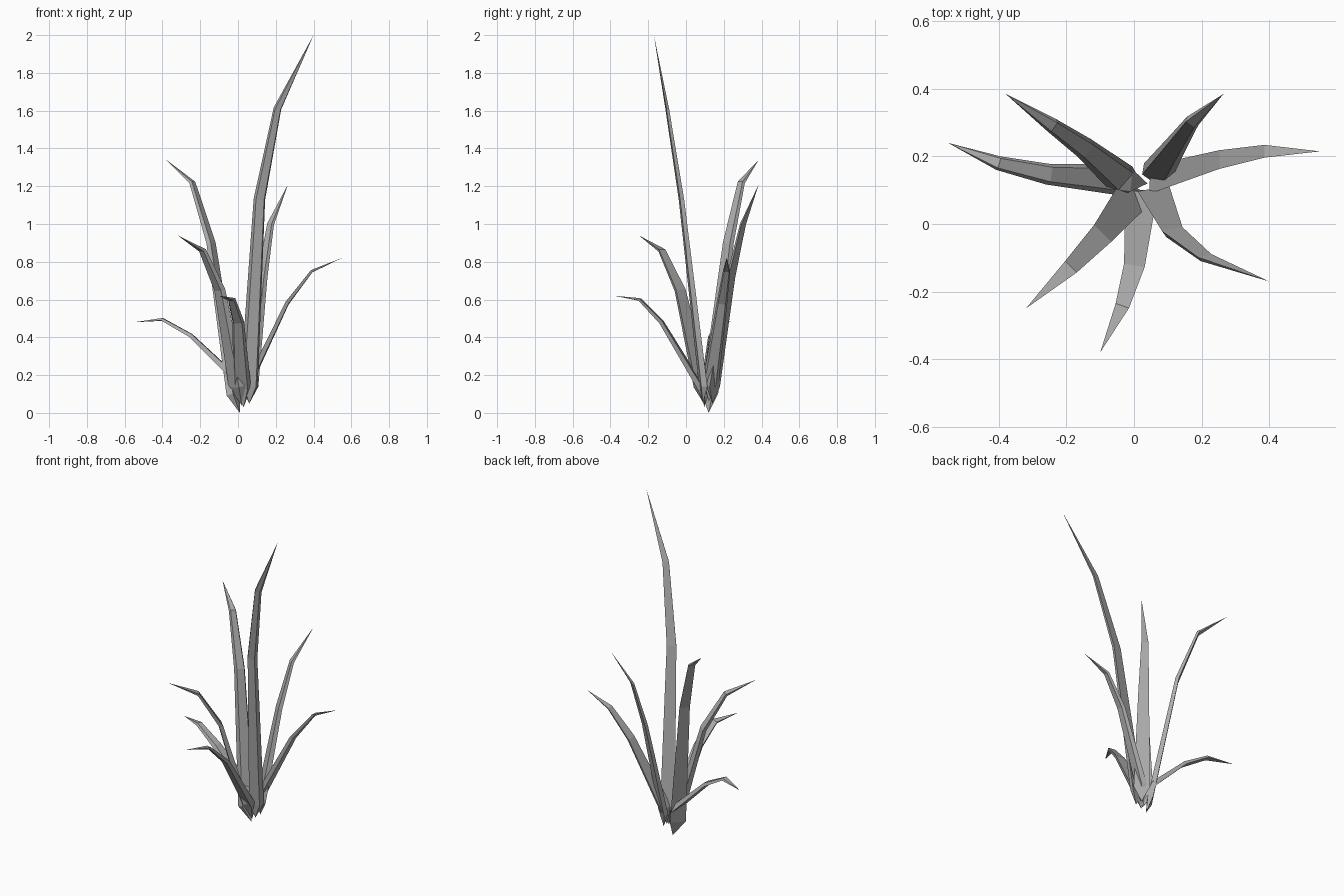
import bpy, bmesh
from math import radians, cos, sin
from mathutils import Vector

cube = bpy.data.objects.get("Cube")
if cube:
    bpy.data.objects.remove(cube)

grey = bpy.data.materials.new("leaf grey")
grey.use_nodes = True
colour = (0.42, 0.42, 0.42, 1)
grey.diffuse_color = colour
grey.node_tree.nodes["Principled BSDF"].inputs["Base Color"].default_value = colour

WIDTHS = (0.095, 0.062, 0.042)   # base, middle and upper bend
THICK = 0.32                     # thickness relative to width


def blade(name, angle, root, base, middle, upper, tip, scale=1.0):
    """Faceted blade: pointed root, three four-sided rings, pointed tip."""
    pts = [Vector(p) for p in (root, base, middle, upper, tip)]
    across = Vector((cos(radians(angle)), sin(radians(angle)), 0))
    bm = bmesh.new()
    rings = []
    for i, width in enumerate(WIDTHS, 1):
        along = ((pts[i + 1] - pts[i]).normalized() + (pts[i] - pts[i - 1]).normalized()).normalized()
        side = (across - along * across.dot(along)).normalized() * width * scale / 2
        out = side.cross(along) * THICK
        rings.append([bm.verts.new(pts[i] + side * s + out * o)
                      for s, o in ((-1, -1), (1, -1), (0.7, 1), (-0.7, 1))])
    first, last = bm.verts.new(pts[0]), bm.verts.new(pts[-1])
    for k in range(4):
        n = (k + 1) % 4
        bm.faces.new((first, rings[0][n], rings[0][k]))
        for low, high in zip(rings, rings[1:]):
            bm.faces.new((low[k], low[n], high[n], high[k]))
        bm.faces.new((rings[-1][k], rings[-1][n], last))
    bmesh.ops.recalc_face_normals(bm, faces=bm.faces[:])
    mesh = bpy.data.meshes.new(name)
    bm.to_mesh(mesh)
    bm.free()
    mesh.materials.append(grey)
    bpy.context.collection.objects.link(bpy.data.objects.new(name, mesh))


# Tall blade, then the rest of the tuft around it
blade("tall_blade", 10, (0.06, 0.09, 0.05), (0.06, 0.09, 0.14),
      (0.115, -0.025, 1.13), (0.21, -0.1, 1.61), (0.4, -0.17, 2.0))
blade("back_right_blade", 55, (0.01, 0.12, 0.0), (-0.02, 0.12, 0.1),
      (-0.14, 0.22, 0.9), (-0.24, 0.29, 1.22), (-0.38, 0.385, 1.34), 1.05)
blade("back_left_blade", -35, (0.06, 0.14, 0.05), (0.06, 0.14, 0.14),
      (0.125, 0.235, 0.72), (0.17, 0.3, 1.0), (0.265, 0.385, 1.21))
blade("left_blade", 85, (0.05, 0.12, 0.06), (0.06, 0.13, 0.16),
      (0.26, 0.19, 0.58), (0.39, 0.215, 0.75), (0.55, 0.215, 0.82), 0.9)
blade("right_blade", 85, (0.04, 0.12, 0.06), (-0.02, 0.13, 0.19),
      (-0.25, 0.147, 0.41), (-0.4, 0.18, 0.495), (-0.55, 0.24, 0.48))
blade("front_right_blade", -45, (0.02, 0.1, 0.04), (-0.01, 0.08, 0.14),
      (-0.1, -0.035, 0.65), (-0.19, -0.13, 0.86), (-0.32, -0.25, 0.94), 1.15)
blade("front_blade", -8, (0.03, 0.1, 0.03), (0.02, 0.08, 0.13),
      (0.0, -0.13, 0.48), (-0.035, -0.245, 0.6), (-0.1, -0.38, 0.62), 1.0)
